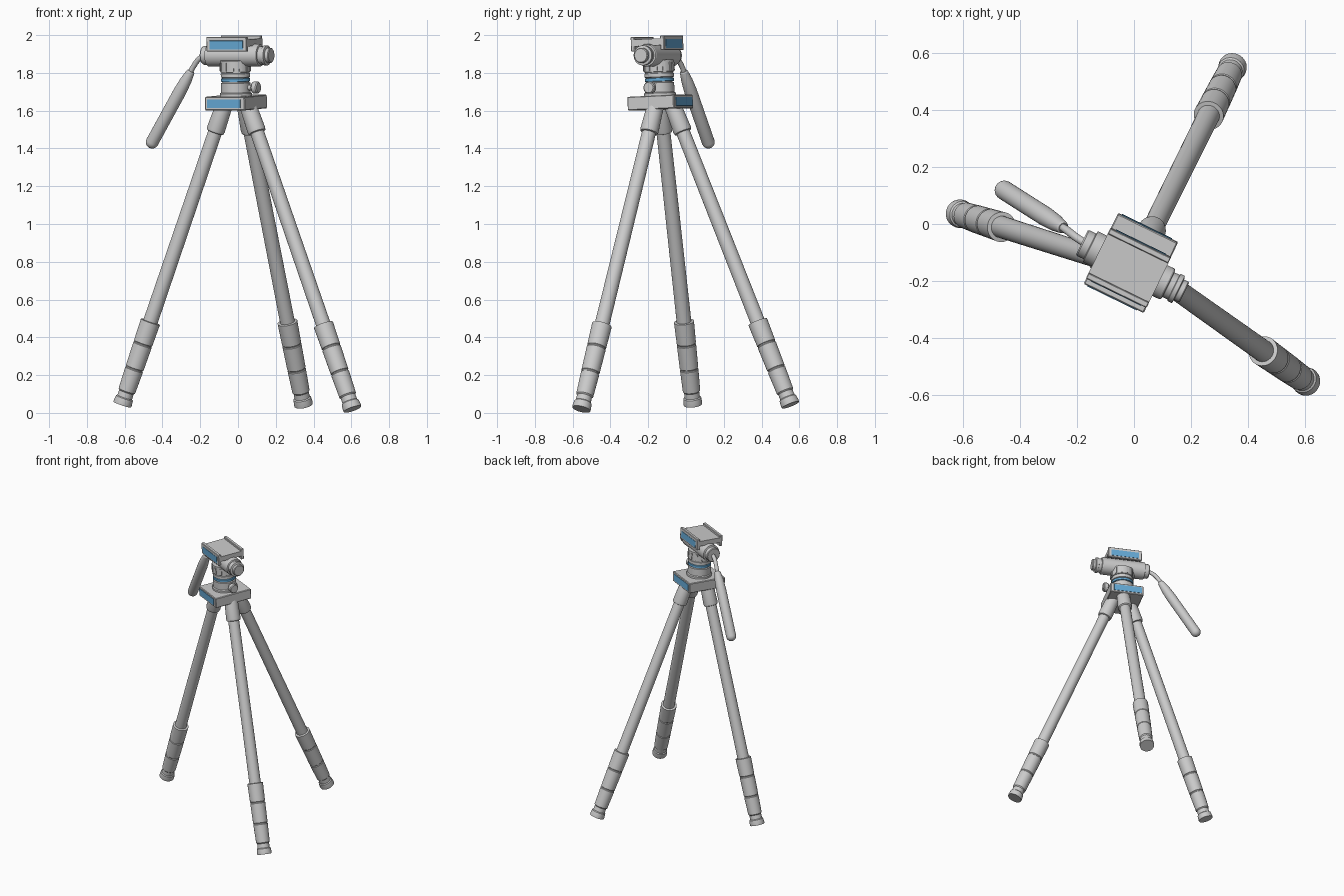
import bpy, bmesh, math
from mathutils import Vector, Matrix

if "Cube" in bpy.data.objects:
    bpy.data.objects.remove(bpy.data.objects["Cube"])

blue = bpy.data.materials.new("blue_trim")
blue.diffuse_color = (0.13, 0.40, 0.67, 1)
blue.use_nodes = True
blue.node_tree.nodes["Principled BSDF"].inputs["Base Color"].default_value = blue.diffuse_color

# Head frame: turned about z and leaning slightly forward
HEAD = (Matrix.Translation((-0.01, -0.135, 1.607))
        @ Matrix.Rotation(math.radians(-26), 4, 'Z')
        @ Matrix.Rotation(math.radians(2.5), 4, 'X'))


def finish(name, bm, matrix, mat=None, smooth=False, bevel=0):
    bmesh.ops.recalc_face_normals(bm, faces=bm.faces)
    mesh = bpy.data.meshes.new(name)
    bm.to_mesh(mesh)
    bm.free()
    ob = bpy.data.objects.new(name, mesh)
    ob.matrix_world = matrix
    bpy.context.collection.objects.link(ob)
    if mat:
        mesh.materials.append(mat)
    if bevel:
        m = ob.modifiers.new("bevel", 'BEVEL')
        m.width, m.segments = bevel, 1
    if smooth:
        bpy.ops.object.select_all(action='DESELECT')
        ob.select_set(True)
        bpy.context.view_layer.objects.active = ob
        bpy.ops.object.shade_smooth_by_angle(angle=math.radians(30))
    return ob


def box(name, centre, size, mat=None, bevel=0.0):
    bm = bmesh.new()
    bmesh.ops.create_cube(bm, size=1)
    bmesh.ops.scale(bm, vec=size, verts=bm.verts)
    bmesh.ops.translate(bm, vec=centre, verts=bm.verts)
    return finish(name, bm, HEAD, mat, bevel=bevel)


def lathe(name, profile, matrix, mat=None, n=36):
    """Closed turned solid: profile is (radius, height) along local z."""
    bm = bmesh.new()
    rings = [[bm.verts.new((r * math.cos(2 * math.pi * i / n),
                            r * math.sin(2 * math.pi * i / n), h))
              for i in range(n)] for r, h in profile]
    for a, b in zip(rings, rings[1:]):
        for i in range(n):
            j = (i + 1) % n
            bm.faces.new((a[i], a[j], b[j], b[i]))
    bm.faces.new(rings[0])
    bm.faces.new(rings[-1])
    return finish(name, bm, matrix, mat, smooth=True)


def along(p0, p1):
    p0, p1 = Vector(p0), Vector(p1)
    q = (p1 - p0).to_track_quat('Z', 'Y')
    return Matrix.Translation(p0) @ q.to_matrix().to_4x4(), (p1 - p0).length


# Legs: foot, neck, three collars, tube and top socket in one turned profile
LEG = [(0.049, 0), (0.050, 0.006), (0.047, 0.022), (0.041, 0.025), (0.040, 0.042),
       (0.046, 0.046), (0.049, 0.117), (0.046, 0.119), (0.046, 0.122), (0.049, 0.124),
       (0.051, 0.200), (0.048, 0.202), (0.048, 0.205), (0.051, 0.207), (0.053, 0.278),
       (0.039, 0.279), (0.037, 0.914), (0.046, 0.916), (0.049, 0.924), (0.045, 1.0)]
for name, foot, top in (
        ("left_leg", (-0.613, 0.037, 0.044), (-0.076, -0.134, 1.62)),
        ("back_leg", (0.347, 0.553, 0.042), (0.040, -0.068, 1.62)),
        ("right_leg", (0.606, -0.554, 0.020), (0.055, -0.163, 1.62))):
    m, length = along(foot, top)
    lathe(name, [(r, t * length) for r, t in LEG], m)

# Base plate with a blue panel front and back
box("base_plate", (0, 0, 0.036), (0.234, 0.274, 0.072), bevel=0.004)
for side, s in (("front", -1), ("back", 1)):
    box(f"base_{side}_panel", (-0.005, s * 0.137, 0.036), (0.195, 0.006, 0.046), blue)

# Panning column and its blue ring
lathe("pan_column", [(0.085, 0.07), (0.085, 0.085), (0.078, 0.090), (0.078, 0.140),
                     (0.070, 0.143), (0.070, 0.168), (0.078, 0.171), (0.078, 0.190),
                     (0.074, 0.192), (0.074, 0.197), (0.080, 0.199), (0.080, 0.260)], HEAD)
lathe("blue_ring", [(0.073, 0.147), (0.077, 0.149), (0.077, 0.164), (0.073, 0.166)], HEAD, blue)

# Ribs round the upper column
bm = bmesh.new()
for i in range(12):
    rot = Matrix.Rotation(math.radians(30 * i + 15), 4, 'Z')
    bmesh.ops.create_cube(bm, size=1, matrix=rot @ Matrix.Translation((0.08, 0, 0.226))
                          @ Matrix.Diagonal((0.008, 0.014, 0.045, 1)))
finish("column_ribs", bm, HEAD)

# Parts that turn about the sideways axis of the head
SIDE = Matrix.Rotation(math.radians(90), 4, 'Y')
lathe("pan_lock_knob", [(0.014, 0.06), (0.014, 0.10), (0.028, 0.102), (0.032, 0.107),
                        (0.032, 0.130), (0.027, 0.136)],
      HEAD @ Matrix.Translation((0, 0, 0.115)) @ SIDE, n=24)
lathe("tilt_barrel", [(0.046, -0.186), (0.050, -0.181), (0.050, -0.155), (0.060, -0.152),
                      (0.060, 0.145), (0.057, 0.150), (0.048, 0.152), (0.048, 0.172),
                      (0.053, 0.174), (0.053, 0.190), (0.040, 0.193), (0.040, 0.210),
                      (0.036, 0.214)],
      HEAD @ Matrix.Translation((0, 0, 0.286)) @ SIDE)

# Camera platform: tray with raised front and back rails and blue panels
box("camera_platform", (0, -0.005, 0.355), (0.236, 0.19, 0.036))
for side, s in (("front", -1), ("back", 1)):
    y = -0.005 + s * 0.087
    box(f"platform_{side}_rail", (0, y, 0.349), (0.236, 0.022, 0.078), bevel=0.003)
    box(f"platform_{side}_panel", (0, y + s * 0.011, 0.345), (0.195, 0.005, 0.046), blue)

# Pan handle: bent rod and rounded grip
curve = bpy.data.curves.new("handle_rod", 'CURVE')
curve.dimensions = '3D'
curve.bevel_depth, curve.bevel_resolution = 0.014, 4
curve.use_fill_caps = True
spline = curve.splines.new('BEZIER')
path = [(-0.15, -0.08, 1.893), (-0.195, -0.052, 1.882), (-0.235, -0.022, 1.835),
        (-0.262, -0.004, 1.78)]
spline.bezier_points.add(len(path) - 1)
for p, co in zip(spline.bezier_points, path):
    p.co = co
    p.handle_left_type = p.handle_right_type = 'AUTO'
rod = bpy.data.objects.new("handle_rod", curve)
bpy.context.collection.objects.link(rod)

m, length = along((-0.248, -0.013, 1.81), (-0.470, 0.128, 1.405))
grip = [(0.017, 0), (0.022, 0.006), (0.030, 0.06), (0.034, 0.13), (0.034, length - 0.034)]
grip += [(0.034 * math.cos(a), length - 0.034 + 0.034 * math.sin(a))
         for a in (math.radians(d) for d in range(15, 90, 15))]
lathe("handle_grip", grip, m, n=28)
